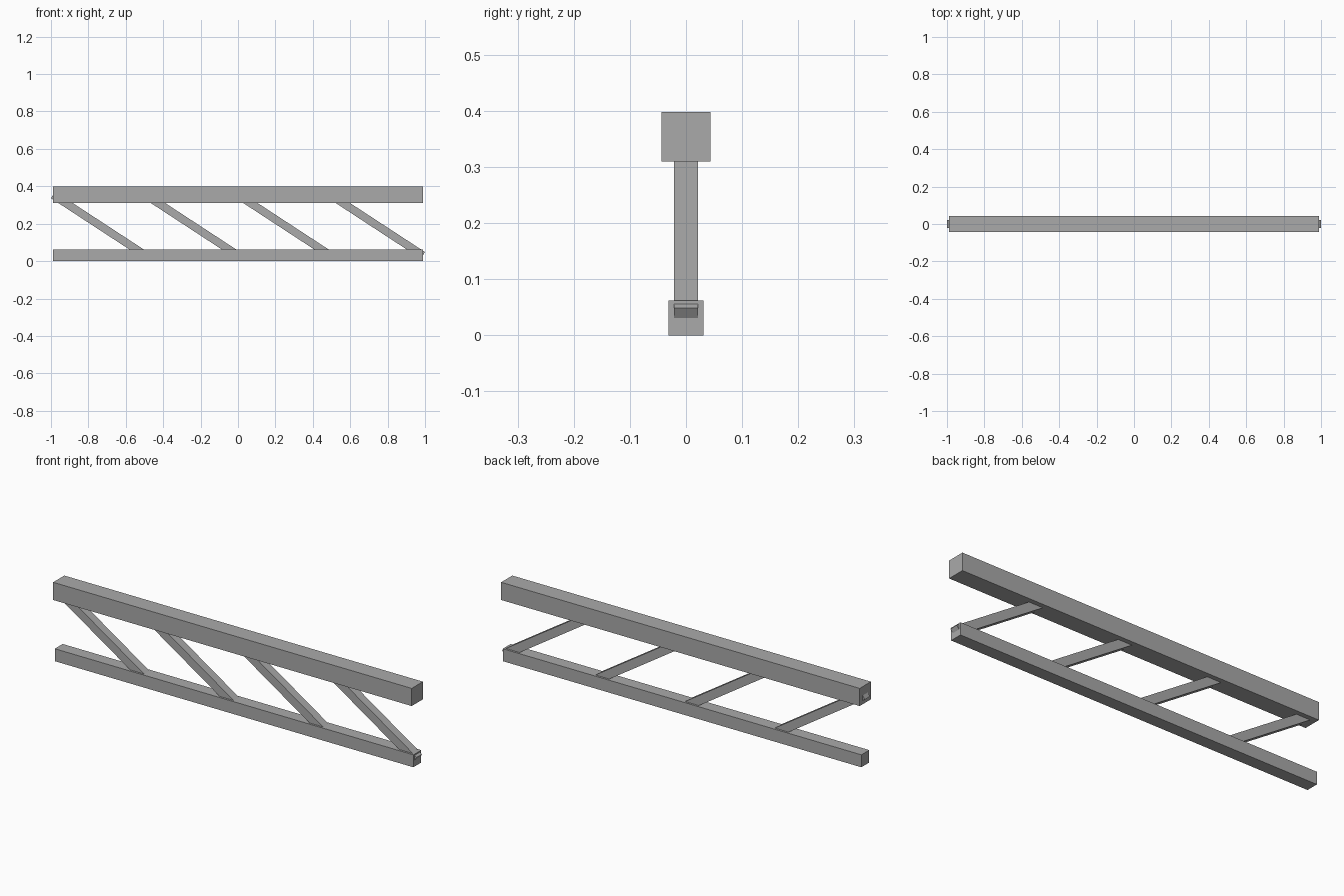
import bpy, math

if "Cube" in bpy.data.objects:
    bpy.data.objects.remove(bpy.data.objects["Cube"])

HALF = 0.9885          # half length of both chords
PANELS = 4
TOP_Z, TOP_W = 0.354, 0.088
LOW_Z, LOW_W = 0.031, 0.062
BRACE_W = 0.042

steel = bpy.data.materials.new("steel_grey")
steel.diffuse_color = (0.4, 0.4, 0.4, 1)
steel.use_nodes = True
steel.node_tree.nodes["Principled BSDF"].inputs["Base Color"].default_value = steel.diffuse_color


def bar(name, start, end, width):
    """Square bar running between two (x, z) points in the y = 0 plane."""
    dx, dz = end[0] - start[0], end[1] - start[1]
    bpy.ops.mesh.primitive_cube_add(
        size=1,
        location=((start[0] + end[0]) / 2, 0, (start[1] + end[1]) / 2),
        rotation=(0, -math.atan2(dz, dx), 0))
    ob = bpy.context.object
    ob.name = name
    ob.scale = (math.hypot(dx, dz), width, width)
    ob.data.materials.append(steel)


# Horizontal chords
bar("top_chord", (-HALF, TOP_Z), (HALF, TOP_Z), TOP_W)
bar("bottom_chord", (-HALF, LOW_Z), (HALF, LOW_Z), LOW_W)

# Diagonal braces, one per panel, from chord centre to chord centre
step = 2 * HALF / PANELS
for i in range(PANELS):
    x = -HALF + i * step
    bar(f"diagonal_brace_{i + 1}", (x, TOP_Z), (x + step, LOW_Z), BRACE_W)
